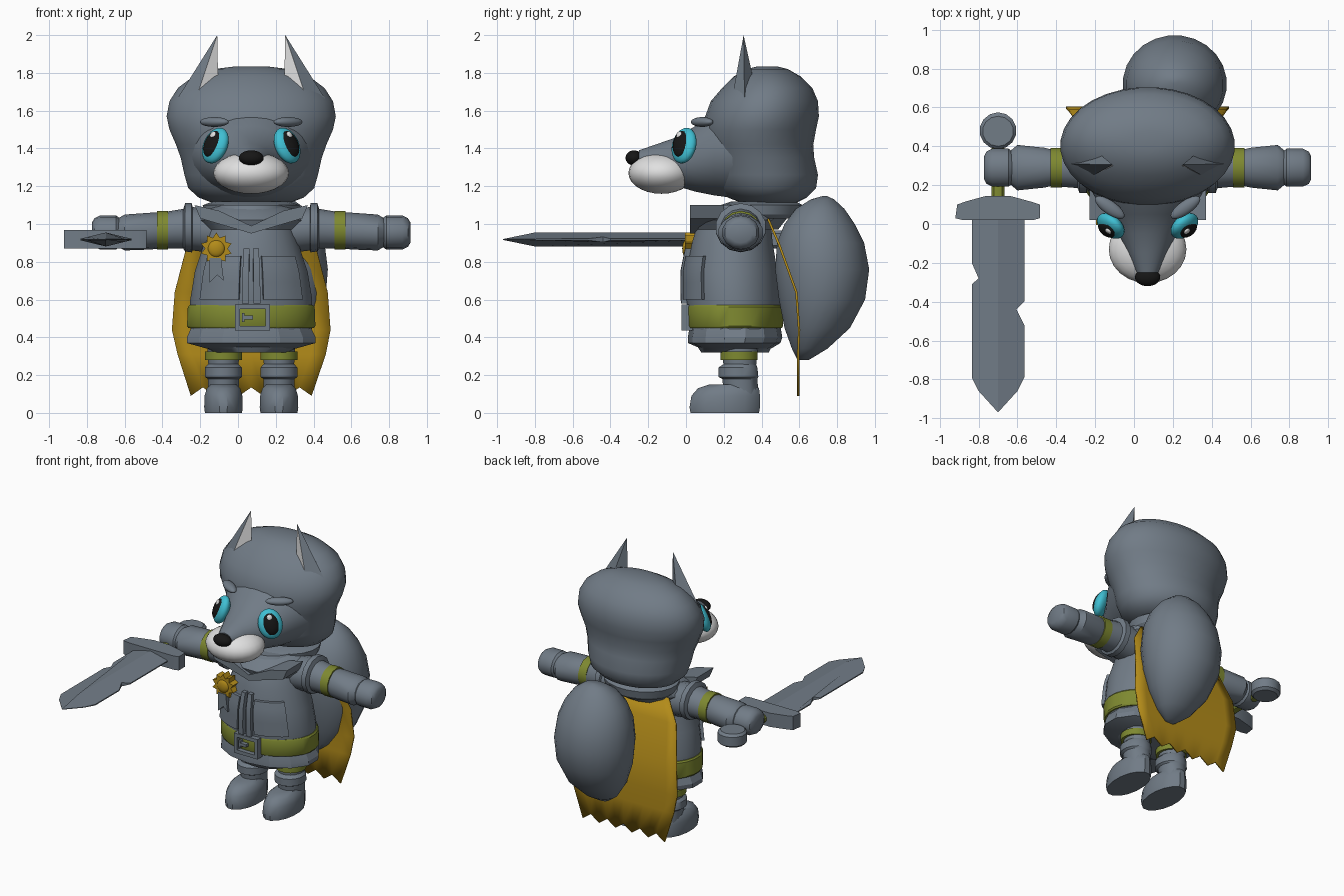
import bpy, bmesh, math
from mathutils import Matrix, Vector

cube = bpy.data.objects.get("Cube")
if cube:
    bpy.data.objects.remove(cube, do_unlink=True)

CX = 0.07  # centre line of the figure


def material(name, rgb):
    m = bpy.data.materials.new(name)
    m.use_nodes = True
    m.diffuse_color = (*rgb, 1)
    b = next(n for n in m.node_tree.nodes if n.type == 'BSDF_PRINCIPLED')
    b.inputs["Base Color"].default_value = (*rgb, 1)
    b.inputs["Roughness"].default_value = 0.7
    return m


GREY = material("slate_grey", (0.165, 0.2, 0.24))
GOLD = material("gold", (0.45, 0.26, 0.01))
OLIVE = material("olive", (0.21, 0.25, 0.03))
CYAN = material("cyan", (0.05, 0.52, 0.65))
WHITE = material("white", (0.75, 0.75, 0.75))
BLACK = material("black", (0.008, 0.008, 0.008))


def finish(name, bm, mats, angle=35):
    bmesh.ops.recalc_face_normals(bm, faces=bm.faces)
    me = bpy.data.meshes.new(name)
    bm.to_mesh(me)
    bm.free()
    for m in mats:
        me.materials.append(m)
    me.polygons.foreach_set("use_smooth", [True] * len(me.polygons))
    me.set_sharp_from_angle(angle=math.radians(angle))
    ob = bpy.data.objects.new(name, me)
    bpy.context.collection.objects.link(ob)
    return ob


def mirror(ob, name):
    me = ob.data.copy()
    me.transform(Matrix.Translation((2 * CX, 0, 0)) @ Matrix.Scale(-1, 4, (1, 0, 0)))
    me.flip_normals()
    twin = bpy.data.objects.new(name, me)
    bpy.context.collection.objects.link(twin)


def skin(name, rings, mat, angle=35):
    bm = bmesh.new()
    vs = [[bm.verts.new(p) for p in r] for r in rings]
    n = len(vs[0])
    for a, b in zip(vs, vs[1:]):
        for i in range(n):
            bm.faces.new((a[i], a[(i + 1) % n], b[(i + 1) % n], b[i]))
    bm.faces.new(vs[0])
    bm.faces.new(vs[-1])
    return finish(name, bm, [mat], angle)


def place(axis, c, t, r, lo, hi, a):
    u, v = c + r * math.cos(a), (lo + hi) / 2 + (hi - lo) / 2 * math.sin(a)
    return {'x': (t, u, v), 'y': (u, t, v), 'z': (u, v, t)}[axis]


def loft(name, axis, c, rows, mat, n=20, angle=35):
    # rows: position on axis, half width, low edge, high edge
    return skin(name, [[place(axis, c, *r, 2 * math.pi * (i + 0.5) / n) for i in range(n)]
                       for r in rows], mat, angle)


def prism(name, pts, axis, a, b, mat):
    put = {'y': lambda p, t: (p[0], t, p[1]), 'z': lambda p, t: (p[0], p[1], t)}[axis]
    return skin(name, [[put(p, t) for p in pts] for t in (a, b)], mat)


def block(name, x0, x1, z0, z1, y0, y1, mat):
    return prism(name, [(x0, z0), (x1, z0), (x1, z1), (x0, z1)], 'y', y0, y1, mat)


def ellipsoid(name, loc, radii, mat, rot=Matrix.Identity(4)):
    bm = bmesh.new()
    bmesh.ops.create_uvsphere(bm, u_segments=24, v_segments=14, radius=1)
    bm.transform(Matrix.Translation(loc) @ rot @ Matrix.Diagonal((*radii, 1)))
    return finish(name, bm, [mat], 60)


# Head, snout, muzzle and nose
loft("head", 'z', CX, [
    (1.11, .2, .3, .58), (1.14, .28, .22, .64), (1.19, .335, .16, .69), (1.26, .355, .13, .7),
    (1.35, .375, .12, .68), (1.42, .4, .1, .675), (1.5, .435, .09, .69), (1.57, .45, .1, .705),
    (1.65, .435, .13, .7), (1.72, .39, .19, .67), (1.78, .31, .25, .61), (1.82, .2, .32, .54),
    (1.835, .08, .38, .48)], GREY, 32, 60)
loft("snout", 'y', CX, [
    (.3, .34, 1.13, 1.68), (.15, .28, 1.15, 1.61), (.05, .21, 1.17, 1.52), (-.05, .15, 1.2, 1.46),
    (-.15, .1, 1.26, 1.425), (-.25, .055, 1.3, 1.39)], GREY, 28, 60)
ellipsoid("muzzle", (CX, -.13, 1.27), (.2, .175, .11), WHITE)
ellipsoid("nose", (CX, -.275, 1.35), (.065, .045, .04), BLACK)

# Eyes and brows
normal = Vector((-.65, -.68, .33)).normalized()
up = Vector((.3, 0, 1))
up = (up - normal * up.dot(normal)).normalized()
side = up.cross(normal)
facing = Matrix((side, up, normal)).transposed().to_4x4()
eye = Vector((-.12, -.01, 1.415))
for part, shift, radii, mat in (
        ("iris", (0, 0, 0), (.08, .1, .045), CYAN),
        ("pupil", (0, 0, .025), (.052, .074, .03), BLACK),
        ("eye_glint", (0, .045, .045), (.018, .02, .01), WHITE)):
    ob = ellipsoid("right_" + part, eye + facing @ Vector(shift), radii, mat, facing)
    mirror(ob, "left_" + part)
ob = ellipsoid("right_brow", (-.125, .085, 1.54), (.09, .035, .026), GREY,
               Matrix.Rotation(math.radians(-35), 4, 'Z'))
mirror(ob, "left_brow")

# Ears with a pale inset on the inner front face
bm = bmesh.new()
outer, front, inner, back, tip = [bm.verts.new(p) for p in (
    (-.33, .31, 1.65), (-.21, .25, 1.7), (-.105, .3, 1.74), (-.2, .38, 1.66), (-.11, .305, 2.0))]
for tri in ((outer, front, tip), (inner, back, tip), (back, outer, tip)):
    bm.faces.new(tri)
bm.faces.new((outer, front, inner, back))
pale = bm.faces.new((front, inner, tip))
bmesh.ops.inset_individual(bm, faces=[pale], thickness=.014)
pale.material_index = 1
mirror(finish("right_ear", bm, [GREY, WHITE]), "left_ear")

# Tunic, skirt and belt
BODY = [(.32, .2, .08, .44), (.38, .29, .04, .47), (.45, .325, .02, .5), (.6, .325, 0, .5),
        (.75, .3, 0, .485), (.9, .25, .03, .46), (1.0, .22, .06, .45), (1.1, .17, .12, .44)]
loft("tunic", 'z', CX, BODY, GREY, 28, 50)
loft("skirt", 'z', CX, [(.34, .24, .08, .45), (.37, .35, .01, .5), (.4, .35, .01, .51),
                        (.46, .32, .02, .5)], GREY, 14, 20)
loft("belt", 'z', CX, [(.45, .335, .01, .51), (.46, .342, .005, .515), (.56, .338, 0, .513),
                       (.57, .33, .005, .505)], OLIVE, 28)
for i, (x0, x1, z0, z1) in enumerate((
        (-.015, .01, .435, .575), (.145, .17, .435, .575), (-.015, .17, .435, .46),
        (-.015, .17, .55, .575), (.02, .08, .495, .515), (.02, .035, .48, .53))):
    block("buckle_bar_%d" % i, x0, x1, z0, z1, -.025, .04, GREY)


def body_at(z):
    for a, b in zip(BODY, BODY[1:]):
        if a[0] <= z <= b[0]:
            f = (z - a[0]) / (b[0] - a[0])
            return [p + (q - p) * f for p, q in zip(a, b)][1:]


def flap(name, a0, a1, z0, z1, out):
    # curved panel that follows the tunic between two angles
    rings = []
    for k in range(6):
        z = z0 + (z1 - z0) * k / 5
        r, lo, hi = body_at(z)
        arc = [math.radians(a0 + (a1 - a0) * i / 5) for i in range(6)]
        rings.append([place('z', CX, z, r + out, lo - out, hi + out, a) for a in arc] +
                     [place('z', CX, z, r - .02, lo + .02, hi - .02, a) for a in reversed(arc)])
    return skin(name, rings, GREY)


mirror(flap("right_chest_panel", -142, -101, .6, .83, .022), "left_chest_panel")
mirror(flap("right_front_edge", -98, -92, .58, .87, .03), "left_front_edge")

# Collar and scarf folds
loft("cowl", 'z', CX, [(.97, .24, .05, .49), (1.02, .29, .03, .53), (1.06, .26, .07, .56),
                       (1.1, .19, .15, .55)], GREY, 20, 25)
loft("neck_band", 'z', CX, [(1.03, .23, .2, .59), (1.05, .25, .18, .61), (1.1, .26, .18, .62),
                            (1.12, .2, .24, .58)], GREY, 20, 25)
fold = [(-.23, 1.1), (-.1, 1.07), (CX, .99), (CX, .95), (-.1, 1.0), (-.2, 1.03)]
mirror(prism("right_scarf_fold", fold, 'y', .02, .2, GREY), "left_scarf_fold")

# Badge and ribbon
star = [(-.115 + r * math.sin(i * math.pi / 10), .87 + r * math.cos(i * math.pi / 10))
        for i, r in enumerate([.085, .06] * 10)]
prism("badge", star, 'y', -.005, .06, GOLD)
ellipsoid("badge_centre", (-.115, 0, .87), (.045, .02, .045), GOLD)
prism("badge_ribbon", [(-.15, .82), (-.09, .82), (-.075, .7), (-.11, .73), (-.15, .69)],
      'y', -.01, .06, GREY)

# Arms
for part, mat, rows in (
        ("sleeve", GREY, [(.22, .12, .84, 1.07), (.38, .12, .86, 1.09), (.385, .135, .85, 1.11),
                          (.42, .135, .855, 1.11), (.43, .108, .87, 1.08), (.52, .1, .87, 1.065)]),
        ("arm_band", OLIVE, [(.51, .105, .865, 1.07), (.57, .105, .865, 1.07)]),
        ("glove_cuff", GREY, [(.56, .095, .87, 1.06), (.6, .105, .865, 1.06),
                              (.74, .12, .86, 1.05), (.775, .09, .88, 1.03)]),
        ("hand", GREY, [(.75, .07, .89, 1.02), (.785, .1, .865, 1.045), (.87, .1, .865, 1.045),
                        (.9, .085, .88, 1.03), (.912, .06, .9, 1.01)])):
    mirror(loft("left_" + part, 'x', .29, rows, mat, 14), "right_" + part)

# Legs and boots
for part, mat, rows in (
        ("leg", GREY, [(.22, .08, .2, .37), (.42, .09, .18, .39)]),
        ("knee_band", OLIVE, [(.28, .1, .18, .38), (.325, .1, .18, .38)]),
        ("boot_shaft", GREY, [(.1, .08, .2, .385), (.18, .085, .19, .38), (.19, .1, .17, .385),
                              (.24, .1, .17, .38), (.26, .08, .2, .37)]),
        ("boot_foot", GREY, [(0, .1, .02, .39), (.03, .104, .015, .395), (.09, .102, .025, .395),
                             (.13, .09, .06, .39), (.15, .07, .12, .37)])):
    mirror(loft("left_" + part, 'z', .217, rows, mat, 16), "right_" + part)

# Tail
loft("tail", 'z', .21, [
    (.28, .04, .59, .65), (.34, .12, .56, .75), (.45, .2, .52, .87), (.6, .255, .49, .95),
    (.76, .268, .47, .972), (.9, .25, .48, .945), (1.0, .21, .52, .895), (1.08, .15, .58, .84),
    (1.13, .08, .66, .785), (1.147, .02, .72, .75)], GREY, 24, 60)

# Cape with a ragged hem
bm = bmesh.new()
grid = []
for z, x0, x1, y in ((1.04, -.17, .31, .44), (.9, -.27, .41, .5), (.65, -.335, .475, .59),
                     (.45, -.35, .49, .605), (.32, -.32, .465, .6), (.1, -.25, .39, .6)):
    row = []
    for i in range(11):
        hem = .045 * (i % 2) if z == .1 else 0
        row.append(bm.verts.new((x0 + (x1 - x0) * i / 10, y, z - .01 + hem)))
    grid.append(row)
for a, b in zip(grid, grid[1:]):
    for i in range(10):
        bm.faces.new((a[i], a[i + 1], b[i + 1], b[i]))
cape = finish("cape", bm, [GOLD])
cape.modifiers.new("thickness", 'SOLIDIFY').thickness = .012

# Sword: ridged blade with two nicks, guard, grip and pommel
SX, SZ = -.7, .918
bm = bmesh.new()
for sign, nicks in ((-1, [(.135, -.2), (.1, -.28), (.135, -.31)]),
                    (1, [(.135, -.4), (.095, -.44), (.135, -.52)])):
    edge = [(0, .05), (.135, .05)] + nicks + [(.135, -.79), (.1, -.86), (0, -.97), (0, -.8)]
    faces = []
    for s in (1, -1):
        faces.append([bm.verts.new((SX + sign * u, y, SZ + s * (
            .002 if y < -.8 else .004 + .033 * (1 - u / .135)))) for u, y in edge])
        bm.faces.new(faces[-1])
    for i in range(len(edge) - 2):
        bm.faces.new((faces[0][i], faces[0][i + 1], faces[1][i + 1], faces[1][i]))
bmesh.ops.remove_doubles(bm, verts=bm.verts, dist=.0005)
finish("sword_blade", bm, [GREY], 20)
guard = [(-.92, .03), (-.88, .02), (-.52, .02), (-.485, .03), (-.485, .1), (-.53, .115),
         (-.64, .145), (-.76, .145), (-.87, .115), (-.91, .1)]
prism("sword_guard", guard, 'z', .87, .967, GREY)
loft("sword_grip", 'y', SX, [(.1, .035, .885, .95), (.42, .035, .885, .95)], OLIVE, 10)
loft("sword_pommel", 'z', SX, [(.87, .08, .4, .555), (.885, .095, .385, .575),
                               (.95, .095, .385, .575), (.965, .08, .4, .555)], GREY, 14)
